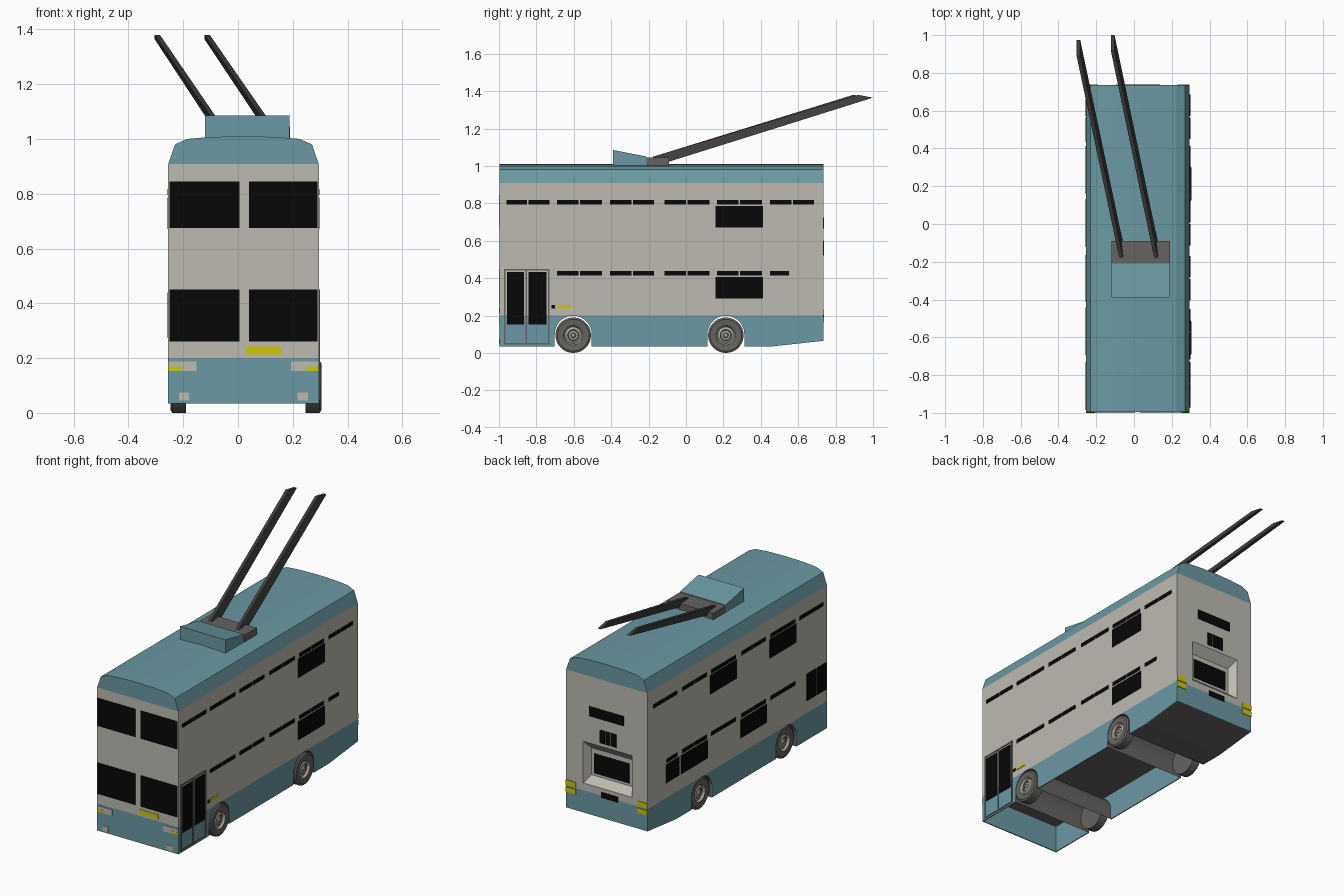
import bpy, bmesh, math

if "Cube" in bpy.data.objects:
    bpy.data.objects.remove(bpy.data.objects["Cube"])


def material(name, r, g, b):
    m = bpy.data.materials.new(name)
    lin = [c / 12.92 if c <= 0.04045 else ((c + 0.055) / 1.055) ** 2.4 for c in (r, g, b)]
    m.diffuse_color = (*lin, 1)
    m.use_nodes = True
    m.node_tree.nodes["Principled BSDF"].inputs["Base Color"].default_value = m.diffuse_color
    return m


TEAL = material("teal_paint", 0.42, 0.60, 0.64)
CREAM = material("cream_paint", 0.74, 0.73, 0.69)
BLACK = material("black_glass", 0.03, 0.03, 0.03)
YELLOW = material("yellow_lamp", 0.80, 0.78, 0.04)
GREY = material("mid_grey", 0.40, 0.39, 0.38)
DARK = material("dark_pole_grey", 0.25, 0.24, 0.24)
RIM = material("rim_grey", 0.64, 0.64, 0.60)

CX, HW = 0.02, 0.275             # body centre line and half width
LEFT, RIGHT = CX - HW, CX + HW
FRONT, BACK = -0.996, 0.735


def finish(name, bm, *mats):
    bmesh.ops.recalc_face_normals(bm, faces=bm.faces)
    me = bpy.data.meshes.new(name)
    bm.to_mesh(me)
    bm.free()
    for m in mats:
        me.materials.append(m)
    ob = bpy.data.objects.new(name, me)
    bpy.context.collection.objects.link(ob)
    return ob


def loft(bm, sections, caps=True):
    rings = [[bm.verts.new(p) for p in s] for s in sections]
    n = len(rings[0])
    for a, b in zip(rings, rings[1:]):
        for i in range(n):
            j = (i + 1) % n
            bm.faces.new((a[i], a[j], b[j], b[i]))
    if caps:
        bm.faces.new(rings[0])
        bm.faces.new(rings[-1])


def rect(x0, x1, z0, z1, y):
    return [(x0, y, z0), (x1, y, z0), (x1, y, z1), (x0, y, z1)]


def boxes(name, mat, specs):
    bm = bmesh.new()
    for x0, x1, y0, y1, z0, z1 in specs:
        loft(bm, [rect(x0, x1, z0, z1, y0), rect(x0, x1, z0, z1, y1)])
    return finish(name, bm, mat)


# thin plates on each side of the body
def right_plates(name, mat, rs, d=0.003):
    boxes(name, mat, [(RIGHT - 0.002, RIGHT + d, *r) for r in rs])


def left_plates(name, mat, rs, d=0.003):
    boxes(name, mat, [(LEFT - d, LEFT + 0.002, *r) for r in rs])


def front_plates(name, mat, rs, d=0.003):
    boxes(name, mat, [(a, b, FRONT - d, FRONT + 0.002, c, e) for a, b, c, e in rs])


def back_plates(name, mat, rs, y=BACK, d=0.003):
    boxes(name, mat, [(a, b, y - 0.002, y + d, c, e) for a, b, c, e in rs])


# main body, with the rear engine recess lofted inwards and a grey floor
bm = bmesh.new()
loft(bm, [rect(LEFT, RIGHT, 0.20, 0.908, FRONT), rect(LEFT, RIGHT, 0.20, 0.908, BACK),
          rect(-0.15, 0.18, 0.245, 0.50, BACK), rect(-0.12, 0.155, 0.285, 0.45, BACK - 0.045)])
bm.normal_update()
for f in bm.faces:
    if f.calc_center_median().z < 0.21:
        f.material_index = 1
finish("body", bm, CREAM, GREY)

# roof profile extruded along the bus
half = [(0.275, 0.908), (0.25, 0.98), (0.205, 1.0), (0.12, 1.007)]
prof = half + [(0, 1.01)] + [(-x, z) for x, z in reversed(half)]
bm = bmesh.new()
loft(bm, [[(CX + x, y, z) for x, z in prof] for y in (FRONT, BACK)])
finish("roof", bm, TEAL)

# side skirts with wheel arches
AXLES = (-0.603, 0.213)
AR = 0.099


def arch(yc):
    arc = [(yc - AR * math.cos(math.pi * i / 14), 0.1 + AR * math.sin(math.pi * i / 14))
           for i in range(15)]
    return [(yc - AR, 0.035)] + arc + [(yc + AR, 0.035)]


outline = [(FRONT, 0.2), (FRONT, 0.035)] + arch(AXLES[0]) + arch(AXLES[1]) + \
          [(0.46, 0.035), (BACK, 0.065), (BACK, 0.2)]
for name, x0, x1 in (("left_skirt", LEFT, LEFT + 0.006), ("right_skirt", RIGHT - 0.006, RIGHT)):
    bm = bmesh.new()
    loft(bm, [[(x, y, z) for y, z in outline] for x in (x0, x1)])
    finish(name, bm, TEAL)
boxes("front_skirt", TEAL, [(LEFT, RIGHT, FRONT, FRONT + 0.006, 0.035, 0.2)])
boxes("rear_skirt", TEAL, [(LEFT, RIGHT, BACK - 0.006, BACK, 0.065, 0.2)])

# rear underside panel
bm = bmesh.new()
under = [(0.313, 0.037), (0.46, 0.037), (BACK - 0.002, 0.067), (BACK - 0.002, 0.072),
         (0.46, 0.042), (0.313, 0.042)]
loft(bm, [[(x, y, z) for y, z in under] for x in (LEFT + 0.002, RIGHT - 0.002)])
finish("rear_underside", bm, GREY)

# wheel tunnels across the body
for name, yc in zip(("front_wheel_tunnel", "rear_wheel_tunnel"), AXLES):
    bm = bmesh.new()
    pts = arch(yc)
    a, b = [[bm.verts.new((x, y, z)) for y, z in pts] for x in (LEFT + 0.004, RIGHT - 0.004)]
    for i in range(len(pts) - 1):
        bm.faces.new((a[i], a[i + 1], b[i + 1], b[i]))
    finish(name, bm, GREY)

# wheels: lathed radius / depth steps from hub to tread
STEPS = [(0.010, 0.004), (0.014, 0.012), (0.026, 0.014), (0.030, 0.008), (0.044, 0.016),
         (0.052, 0.003), (0.056, 0.003), (0.085, 0.0), (0.095, 0.006), (0.095, 0.057), (0.05, 0.057)]
for side, xo, s in (("left", -0.246, 1), ("right", 0.304, -1)):
    for end, yc in zip(("front", "rear"), AXLES):
        bm = bmesh.new()
        loft(bm, [[(xo + s * d, yc + r * math.cos(t), 0.095 + r * math.sin(t))
                   for t in (2 * math.pi * i / 28 for i in range(28))] for r, d in STEPS])
        for f in bm.faces:
            c = f.calc_center_median()
            rad = max(math.hypot(v.co.y - yc, v.co.z - 0.095) for v in f.verts)
            if rad < 0.054 and abs(c.x - xo) < 0.03 and not 0.027 < rad < 0.031:
                f.material_index = 1
        finish(f"{end}_{side}_wheel", bm, GREY, RIM)

# side window strips and panes
SLOTS = [(-0.96, -0.73), (-0.69, -0.45), (-0.405, -0.17), (-0.115, 0.125), (0.165, 0.405), (0.45, 0.685)]


def strips(slots, z0, z1):
    out = []
    for a, b in slots:
        m = (a + b) / 2
        out += [(a, m - 0.004, z0, z1), (m + 0.004, b, z0, z1)]
    return out


upper = strips(SLOTS, 0.795, 0.818)
lower = strips(SLOTS[1:5], 0.415, 0.438) + [(0.45, 0.55, 0.415, 0.438)]
right_plates("right_window_strips", BLACK, upper + lower)
left_plates("left_window_strips", BLACK, upper + lower)
right_plates("right_windows", BLACK, [(0.158, 0.413, 0.672, 0.787), (0.158, 0.413, 0.292, 0.405)])
left_plates("left_windows", BLACK,
            [(a - 0.007, b + 0.008, 0.672, 0.787) for a, b in (SLOTS[1], SLOTS[3])] +
            [(a - 0.007, b + 0.008, 0.292, 0.405) for a, b in (SLOTS[2], SLOTS[4], (0.44, 0.55))])
left_plates("driver_side_windows", BLACK, [(-0.985, -0.90, 0.275, 0.44), (-0.89, -0.80, 0.275, 0.44)])

# entrance door
right_plates("door_glass", BLACK, [(-0.958, -0.865, 0.152, 0.432), (-0.843, -0.745, 0.152, 0.432)])
right_plates("door_frame", GREY,
             [(-0.974, -0.966, 0.045, 0.45), (-0.738, -0.73, 0.045, 0.45), (-0.858, -0.85, 0.045, 0.45),
              (-0.966, -0.738, 0.442, 0.45), (-0.966, -0.738, 0.045, 0.053)], 0.004)
right_plates("side_lamp", YELLOW, [(-0.69, -0.615, 0.238, 0.256)])
right_plates("door_button", BLACK, [(-0.718, -0.70, 0.238, 0.256)])

# front windows, plate and lamps
front_plates("front_windows", BLACK, [(a, b, c, d) for a, b in ((-0.25, 0.005), (0.04, 0.29))
                                      for c, d in ((0.26, 0.45), (0.675, 0.845))])
front_plates("front_plate", YELLOW, [(0.03, 0.16, 0.213, 0.242)])
front_plates("headlamp_panels", CREAM, [(-0.254, -0.152, 0.152, 0.188), (0.194, 0.294, 0.152, 0.188),
                                        (-0.216, -0.178, 0.045, 0.075), (0.218, 0.256, 0.045, 0.075)])
front_plates("indicators", YELLOW, [(-0.254, -0.206, 0.153, 0.17), (0.252, 0.294, 0.153, 0.17)], 0.004)

# rear panes and lamps
back_plates("rear_upper_window", BLACK, [(-0.095, 0.138, 0.665, 0.725)])
back_plates("rear_display", BLACK, [(x, x + 0.034, 0.52, 0.60) for x in (-0.045, -0.006, 0.033)])
back_plates("rear_recess_window", BLACK, [(-0.10, 0.137, 0.30, 0.42)], BACK - 0.045)
back_plates("rear_plate", BLACK, [(-0.055, 0.056, 0.188, 0.222)])
back_plates("rear_lamps", YELLOW, [(a, b, c, d) for a, b in ((LEFT, -0.19), (0.23, RIGHT))
                                   for c, d in ((0.162, 0.193), (0.203, 0.235))], d=0.004)

# roof pod: teal wedge and grey pole base
bm = bmesh.new()
wedge = [(-0.39, 0.995), (-0.39, 1.085), (-0.21, 1.05), (-0.21, 0.995)]
loft(bm, [[(x, y, z) for y, z in wedge] for x in (-0.12, 0.188)])
finish("roof_pod", bm, TEAL)
boxes("pole_base", GREY, [(-0.12, 0.19, -0.21, -0.09, 0.995, 1.045)])

# trolley poles leaning back and to the left
for name, xs, xe, dy in (("left_pole", -0.068, -0.295, -0.025), ("right_pole", 0.117, -0.113, 0)):
    bm = bmesh.new()
    w = 0.010
    loft(bm, [[(xs - w, -0.10, 1.02), (xs + w, -0.10, 1.02), (xs + w, -0.18, 1.048), (xs - w, -0.18, 1.048)],
              [(xe - w, 1.0 + dy, 1.365), (xe + w, 1.0 + dy, 1.365),
               (xe + w, 0.92 + dy, 1.38), (xe - w, 0.92 + dy, 1.38)]])
    finish(name, bm, DARK)
